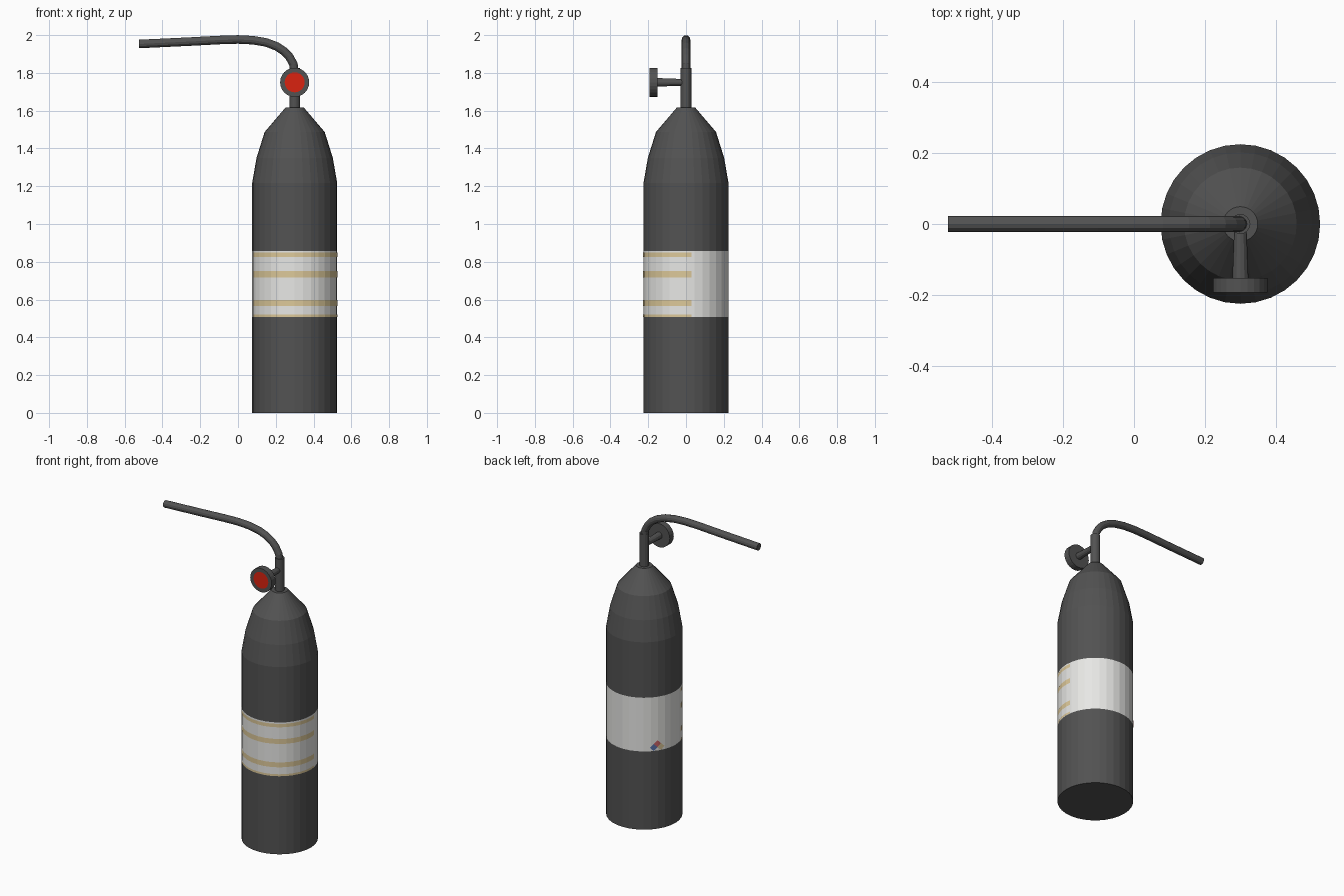
import bpy, bmesh, math
from mathutils import Vector

if "Cube" in bpy.data.objects:
    bpy.data.objects.remove(bpy.data.objects["Cube"])

CX, R, N = 0.3, 0.225, 32          # bottle axis, radius, sides
LABEL = (0.508, 0.857)


def material(name, rgb):
    m = bpy.data.materials.new(name)
    m.diffuse_color = (*rgb, 1)
    m.use_nodes = True
    m.node_tree.nodes["Principled BSDF"].inputs["Base Color"].default_value = m.diffuse_color
    return m


GREY = material("dark grey", (0.085, 0.085, 0.085))
WHITE = material("label white", (0.80, 0.80, 0.78))
TAN = material("stripe tan", (0.72, 0.58, 0.32))
RED = material("dial red", (0.70, 0.016, 0.005))
PINK = material("hazard red", (0.60, 0.13, 0.14))
BLUE = material("hazard blue", (0.10, 0.17, 0.42))


def finish(name, bm, mats):
    bmesh.ops.recalc_face_normals(bm, faces=bm.faces)
    me = bpy.data.meshes.new(name)
    bm.to_mesh(me)
    bm.free()
    for m in mats:
        me.materials.append(m)
    ob = bpy.data.objects.new(name, me)
    bpy.context.collection.objects.link(ob)
    return ob


def loft(bm, rings):
    """Join vertex rings into a closed tube with end caps."""
    vs = [[bm.verts.new(p) for p in ring] for ring in rings]
    n = len(vs[0])
    for a, b in zip(vs, vs[1:]):
        for i in range(n):
            j = (i + 1) % n
            bm.faces.new((a[i], a[j], b[j], b[i]))
    bm.faces.new(vs[0][::-1])
    bm.faces.new(vs[-1])


def circle(centre, u, v, r, n):
    return [centre + r * (u * math.cos(2 * math.pi * i / n) + v * math.sin(2 * math.pi * i / n))
            for i in range(n)]


X, Y, Z = Vector((1, 0, 0)), Vector((0, 1, 0)), Vector((0, 0, 1))

# bottle with label band coloured by height
profile = [(R, 0), (R, LABEL[0]), (R, LABEL[1]), (R, 1.217), (0.202, 1.35),
           (0.159, 1.487), (0.049, 1.616)]
bm = bmesh.new()
loft(bm, [circle(Vector((CX, 0, z)), X, Y, r, N) for r, z in profile])
for f in bm.faces:
    f.material_index = int(LABEL[0] < f.calc_center_median().z < LABEL[1])
finish("bottle", bm, [GREY, WHITE])


# point just above the faceted bottle wall
def on_wall(angle, z, lift=0.0015):
    step = 2 * math.pi / N
    r = R * math.cos(step / 2) / math.cos(angle % step - step / 2) + lift
    return (CX + r * math.cos(angle), r * math.sin(angle), z)


# printed stripes around the front half of the label
bm = bmesh.new()
a0, a1 = math.radians(195), math.radians(367.7)
step = 2 * math.pi / N
angles = [a0] + [k * step for k in range(N * 2) if a0 < k * step < a1] + [a1]
for z0, z1 in ((0.508, 0.521), (0.566, 0.598), (0.718, 0.750), (0.826, 0.848)):
    for a, b in zip(angles, angles[1:]):
        bm.faces.new([bm.verts.new(on_wall(*p)) for p in ((a, z0), (b, z0), (b, z1), (a, z1))])
finish("label_stripes", bm, [TAN])

# small hazard diamond at the back of the label, three coloured quarters
bm = bmesh.new()
ca, cz, h, cells = math.radians(145), 0.531, 0.0225, 4
for idx, (cu, cv) in enumerate(((0, h), (-h, 0), (h, 0))):
    for i in range(cells):
        for j in range(cells):
            quad = []
            for di, dj in ((0, 0), (1, 0), (1, 1), (0, 1)):
                s, t = (i + di) / cells - 0.5, (j + dj) / cells - 0.5
                quad.append(bm.verts.new(on_wall(ca + (cu + (s - t) * h) / R, cz + cv + (s + t) * h, 0.002)))
            bm.faces.new(quad).material_index = idx
finish("hazard_diamond", bm, [PINK, BLUE, TAN])

# neck tube
bm = bmesh.new()
loft(bm, [circle(Vector((CX, 0, z)), X, Y, 0.028, 16) for z in (1.60, 1.825)])
finish("neck", bm, [GREY])

# bent hose
path = [Vector((x, 0, z)) for x, z in (
    (0.299, 1.80), (0.294, 1.845), (0.272, 1.885), (0.245, 1.914), (0.205, 1.940),
    (0.15, 1.961), (0.08, 1.973), (0.0, 1.977), (-0.10, 1.974), (-0.25, 1.966), (-0.524, 1.953))]
bm = bmesh.new()
rings = []
for i, p in enumerate(path):
    t = (path[min(i + 1, len(path) - 1)] - path[max(i - 1, 0)]).normalized()
    rings.append(circle(p, Y, t.cross(Y), 0.0225, 12))
loft(bm, rings)
finish("hose", bm, [GREY])

# gauge stem and gauge with a red dial face
GZ = 1.75
bm = bmesh.new()
loft(bm, [circle(Vector((CX, y, GZ)), X, Z, r, 12) for y, r in ((0, 0.017), (-0.16, 0.023))])
finish("gauge_stem", bm, [GREY])

bm = bmesh.new()
loft(bm, [circle(Vector((CX, y, GZ)), X, Z, r, 24)
          for y, r in ((-0.152, 0.077), (-0.193, 0.077), (-0.193, 0.053))])
for f in bm.faces:
    c = f.calc_center_median()
    f.material_index = int(c.y < -0.19 and abs(c.x - CX) + abs(c.z - GZ) < 0.01)
finish("gauge", bm, [GREY, RED])
